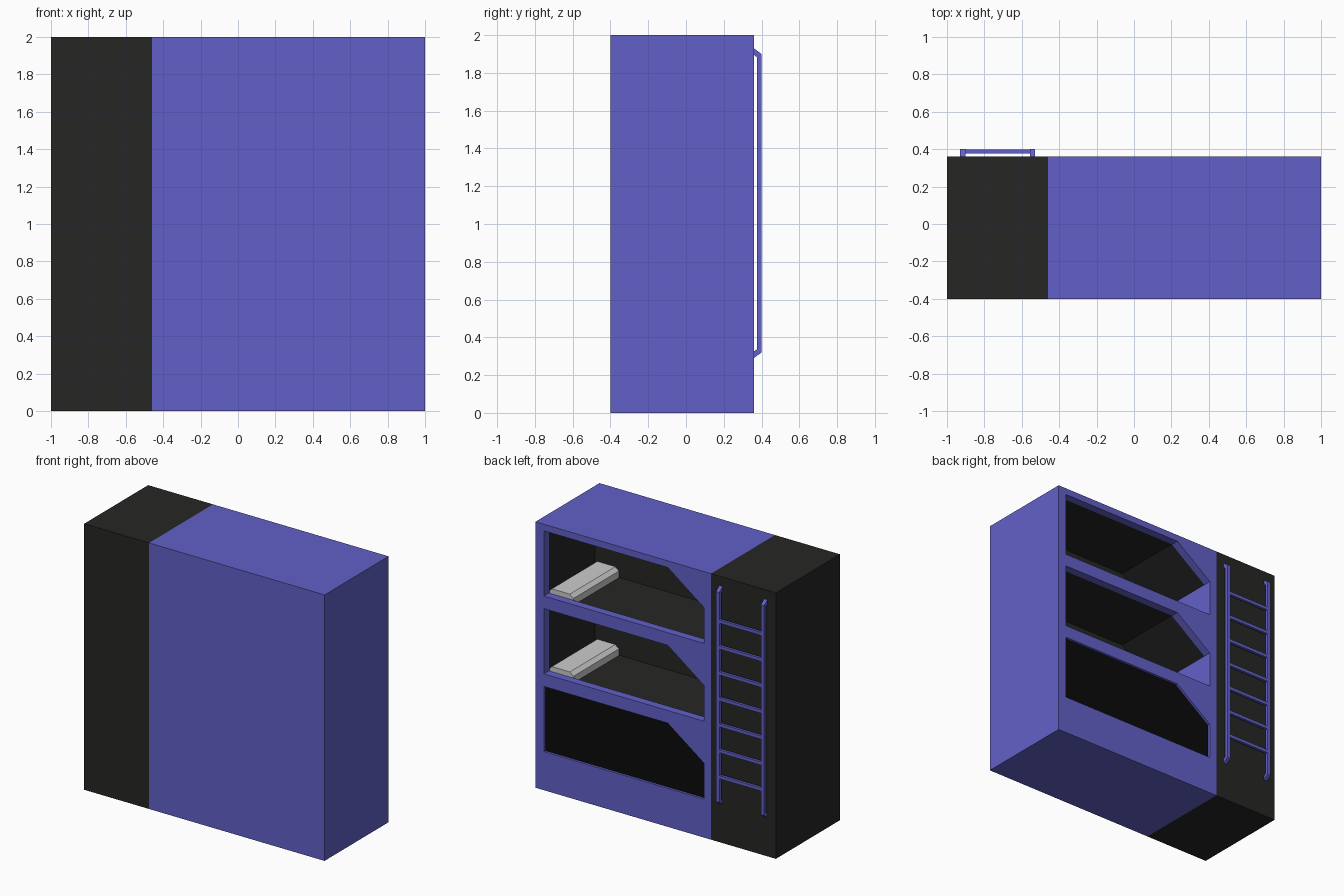
import bpy, bmesh

if "Cube" in bpy.data.objects:
    bpy.data.objects.remove(bpy.data.objects["Cube"])


def material(name, rgb):
    m = bpy.data.materials.new(name)
    m.diffuse_color = (*rgb, 1)
    m.use_nodes = True
    m.node_tree.nodes["Principled BSDF"].inputs["Base Color"].default_value = m.diffuse_color
    return m


PURPLE = material("purple", (0.122, 0.118, 0.58))
DARK = material("charcoal", (0.019, 0.019, 0.018))
BLACK = material("black", (0.003, 0.003, 0.003))


def prism(name, profile, lo, hi, axis, mats=(), index=0):
    """Extrude a 2D profile along axis 'x' (profile y,z) or 'y' (profile x,z)."""
    def place(p, t):
        return (t, p[0], p[1]) if axis == 'x' else (p[0], t, p[1])
    bm = bmesh.new()
    a = [bm.verts.new(place(p, lo)) for p in profile]
    b = [bm.verts.new(place(p, hi)) for p in profile]
    bm.faces.new(a)
    bm.faces.new(b)
    n = len(a)
    for i in range(n):
        j = (i + 1) % n
        bm.faces.new((a[i], a[j], b[j], b[i]))
    bmesh.ops.recalc_face_normals(bm, faces=bm.faces)
    for f in bm.faces:
        f.material_index = index
    me = bpy.data.meshes.new(name)
    bm.to_mesh(me)
    bm.free()
    for m in mats:
        me.materials.append(m)
    ob = bpy.data.objects.new(name, me)
    bpy.context.collection.objects.link(ob)
    return ob


def box(name, x0, x1, y0, y1, z0, z1, mats=()):
    return prism(name, [(x0, z0), (x1, z0), (x1, z1), (x0, z1)], y0, y1, 'y', mats)


def cut(target, cutter):
    mod = target.modifiers.new("cut", 'BOOLEAN')
    mod.operation = 'DIFFERENCE'
    mod.solver = 'EXACT'
    mod.object = cutter
    bpy.context.view_layer.objects.active = target
    bpy.ops.object.modifier_apply(modifier=mod.name)
    bpy.data.objects.remove(cutter, do_unlink=True)


def bay_profile(top, floor_drop=0.0, grow=0.0):
    """Bunk opening: a rectangle with one sloped upper corner."""
    g = grow
    low = top - 0.49 - floor_drop
    return [(0.93 + g, low), (0.93 + g, top + g), (-0.10, top + g),
            (-0.40 - g, top - 0.22 + g), (-0.40 - g, low)]


# Cabinet blocks
mats = (PURPLE, DARK, BLACK)
bunk_block = box("bunk_block", -0.46, 1, -0.4, 0.36, 0, 2, mats)
box("ladder_block", -1, -0.46, -0.4, 0.36, 0, 2, (DARK,))

# Two open bunks with dark rooms behind purple rims
for i, top in enumerate((1.95, 1.365)):
    room = prism("room_cutter", bay_profile(top, 0.04, 0.004), -0.25, 0.30, 'y', mats, 1)
    for f in room.data.polygons:
        if f.normal.x < -0.99:
            f.material_index = 0      # purple foot wall
    cut(bunk_block, room)
    cut(bunk_block, prism("mouth_cutter", bay_profile(top), 0.29, 0.5, 'y', mats))
    # Pillow with chamfered edges
    z = top - 0.53
    pillow = [(0.93, z), (0.93, z + 0.055), (0.91, z + 0.075),
              (0.76, z + 0.075), (0.73, z + 0.05), (0.73, z)]
    prism("pillow_%d" % (i + 1), pillow, -0.245, 0.295, 'y')

# Closed lower bay with a shallow black panel
cut(bunk_block, prism("panel_cutter", bay_profile(0.78), 0.34, 0.5, 'y', mats))
prism("lower_panel", bay_profile(0.78, 0, -0.001), 0.335, 0.342, 'y', (BLACK,))

# Ladder rails, bent into the wall at both ends
rail = [(0.355, 1.933), (0.40, 1.90), (0.40, 0.32), (0.355, 0.287),
        (0.355, 0.322), (0.376, 0.337), (0.376, 1.883), (0.355, 1.898)]
for name, x in (("rail_outer", -0.93), ("rail_inner", -0.557)):
    prism(name, rail, x, x + 0.028, 'x', (PURPLE,))

# Ladder rungs
for i in range(7):
    z = 1.68 - 0.195 * i
    box("rung_%d" % (i + 1), -0.905, -0.555, 0.378, 0.398, z - 0.012, z + 0.012, (PURPLE,))
